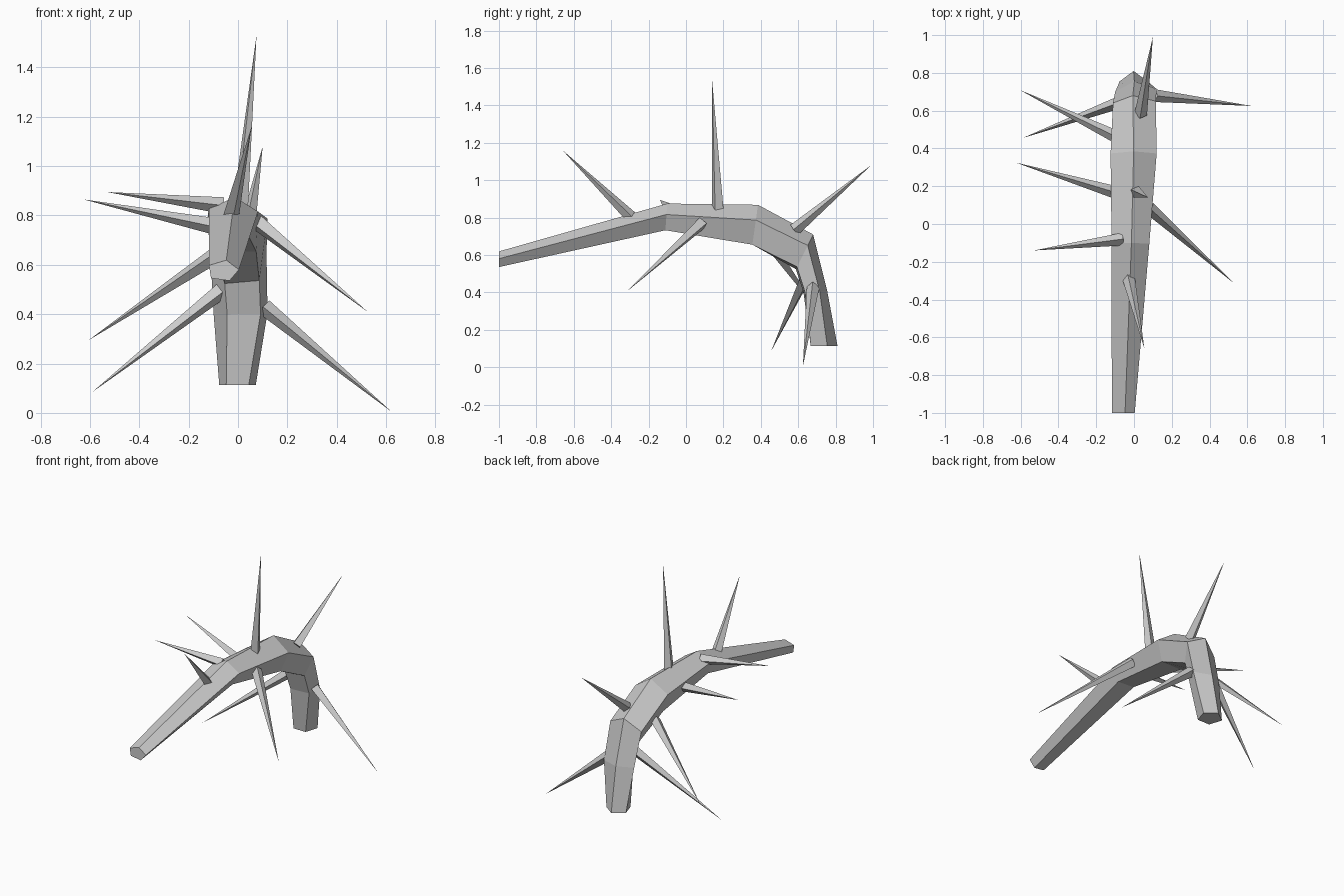
import bpy, bmesh
from math import sin, cos, pi, radians
from mathutils import Vector

if "Cube" in bpy.data.objects:
    bpy.data.objects.remove(bpy.data.objects["Cube"])

SIDES = 5


def finish(bm, name):
    bmesh.ops.recalc_face_normals(bm, faces=bm.faces)
    mesh = bpy.data.meshes.new(name)
    bm.to_mesh(mesh)
    bm.free()
    obj = bpy.data.objects.new(name, mesh)
    bpy.context.collection.objects.link(obj)
    return obj


# Bent five-sided branch: x centre, half width, outer ridge (y, z), inner side (y, z), roll
rings = [
    (-0.061, 0.062, (-1.00, 0.62), (-1.00, 0.54), 12),
    (-0.021, 0.100, (-0.10, 0.875), (-0.11, 0.735), 4),
    (-0.002, 0.122, (0.385, 0.868), (0.355, 0.655), 0),
    (0.006, 0.114, (0.68, 0.71), (0.59, 0.53), -6),
    (0.014, 0.110, (0.755, 0.41), (0.632, 0.40), -6),
    (-0.002, 0.074, (0.81, 0.113), (0.667, 0.113), 0),
]
bm = bmesh.new()
loops = []
for cx, hw, outer, inner, roll in rings:
    loop = []
    for k in range(SIDES):
        a = radians(roll) + 2 * pi * k / SIDES
        t = (cos(a) + 0.809) / 1.809
        y = inner[0] + (outer[0] - inner[0]) * t
        z = inner[1] + (outer[1] - inner[1]) * t
        loop.append(bm.verts.new((cx + hw * sin(a) / 0.951, y, z)))
    loops.append(loop)
for a, b in zip(loops, loops[1:]):
    for k in range(SIDES):
        j = (k + 1) % SIDES
        bm.faces.new((a[k], a[j], b[j], b[k]))
bm.faces.new(loops[0])
bm.faces.new(loops[-1])
finish(bm, "branch")


# Long four-sided thorns: base, tip
def thorn(name, base, tip, radius=0.034):
    base, tip = Vector(base), Vector(tip)
    axis = tip - base
    bm = bmesh.new()
    bmesh.ops.create_cone(bm, cap_ends=True, segments=4, radius1=radius,
                          radius2=0, depth=axis.length)
    rot = axis.to_track_quat('Z', 'Y')
    for v in bm.verts:
        v.co = rot @ v.co + (base + tip) / 2
    bmesh.ops.remove_doubles(bm, verts=bm.verts, dist=0.0001)
    finish(bm, name)


thorns = [
    ((0.01, 0.17, 0.84), (0.075, 0.14, 1.53)),
    ((-0.03, -0.28, 0.79), (0.055, -0.66, 1.16)),
    ((0.035, 0.58, 0.735), (0.10, 0.99, 1.08)),
    ((-0.06, -0.08, 0.84), (-0.53, -0.14, 0.895)),
    ((-0.09, 0.165, 0.755), (-0.625, 0.325, 0.865)),
    ((-0.09, 0.46, 0.64), (-0.605, 0.71, 0.295)),
    ((-0.06, 0.65, 0.50), (-0.59, 0.455, 0.085)),
    ((0.08, 0.085, 0.77), (0.525, -0.31, 0.41)),
    ((0.105, 0.68, 0.43), (0.622, 0.625, 0.005)),
]
for i, (base, tip) in enumerate(thorns):
    thorn(f"thorn_{i + 1}", base, tip)
